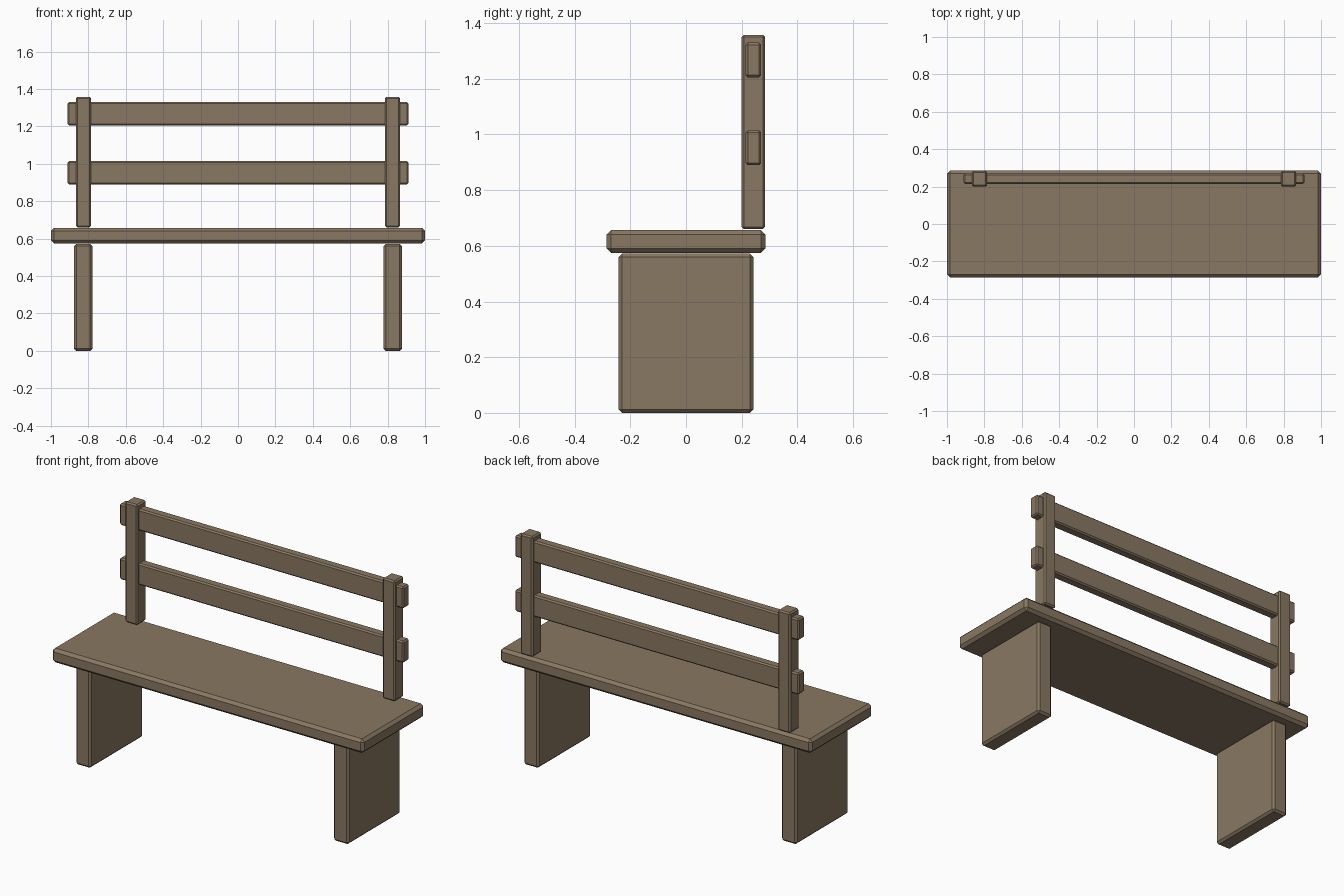
import bpy

if "Cube" in bpy.data.objects:
    bpy.data.objects.remove(bpy.data.objects["Cube"], do_unlink=True)

wood = bpy.data.materials.new("weathered_wood")
wood.use_nodes = True
colour = (0.25, 0.188, 0.122, 1)
wood.diffuse_color = colour
wood.node_tree.nodes["Principled BSDF"].inputs["Base Color"].default_value = colour


def board(name, x, y, z, bevel):
    """Chamfered board spanning the given (min, max) ranges."""
    spans = (x, y, z)
    bpy.ops.mesh.primitive_cube_add(size=1, location=[(a + b) / 2 for a, b in spans])
    obj = bpy.context.object
    obj.name = name
    obj.scale = [b - a for a, b in spans]
    bpy.ops.object.transform_apply(location=False, rotation=False, scale=True)
    chamfer = obj.modifiers.new("chamfer", "BEVEL")
    chamfer.width = bevel
    chamfer.segments = 1
    obj.data.materials.append(wood)


# Seat plank
board("seat", (-1, 1), (-0.285, 0.285), (0.575, 0.657), 0.016)

# Slab legs and back posts on both sides
for side, s in (("left", 1), ("right", -1)):
    board(side + "_leg", sorted((s * 0.778, s * 0.876)), (-0.242, 0.242), (0, 0.572), 0.012)
    board(side + "_back_post", sorted((s * 0.786, s * 0.866)), (0.2, 0.284), (0.66, 1.358), 0.008)

# Back slats running through the posts
for name, bottom in (("lower_back_slat", 0.89), ("upper_back_slat", 1.205)):
    board(name, (-0.911, 0.911), (0.214, 0.27), (bottom, bottom + 0.125), 0.008)
